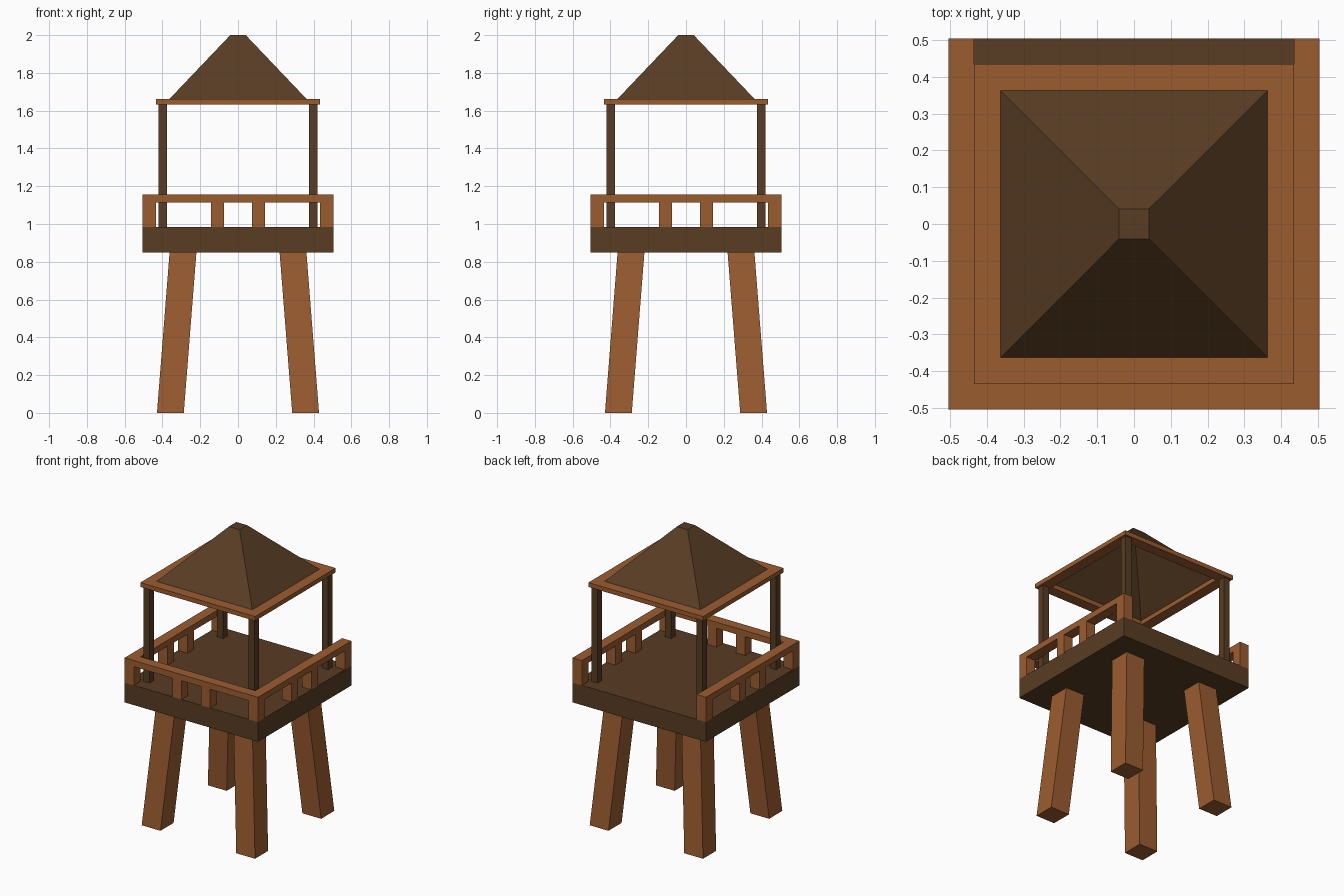
import bpy, bmesh

if "Cube" in bpy.data.objects:
    bpy.data.objects.remove(bpy.data.objects["Cube"])


def material(name, rgb):
    m = bpy.data.materials.new(name)
    m.diffuse_color = (*rgb, 1)
    m.use_nodes = True
    m.node_tree.nodes["Principled BSDF"].inputs["Base Color"].default_value = m.diffuse_color
    return m


LIGHT = material("light_wood", (0.33, 0.108, 0.030))
DARK = material("dark_wood", (0.098, 0.046, 0.017))


def make(name, bm, mat):
    bmesh.ops.recalc_face_normals(bm, faces=bm.faces)
    me = bpy.data.meshes.new(name)
    bm.to_mesh(me)
    bm.free()
    me.materials.append(mat)
    ob = bpy.data.objects.new(name, me)
    bpy.context.collection.objects.link(ob)
    return ob


def box(name, x0, x1, y0, y1, z0, z1, mat, lean=(0, 0)):
    # Box whose top can be shifted sideways by lean
    bm = bmesh.new()
    bmesh.ops.create_cube(bm, size=1)
    for v in bm.verts:
        top = v.co.z > 0
        v.co = (x1 if v.co.x > 0 else x0, y1 if v.co.y > 0 else y0, z1 if top else z0)
        if top:
            v.co.x += lean[0]
            v.co.y += lean[1]
    return make(name, bm, mat)


def post(name, x, y, w, z0, z1, mat, lean=(0, 0)):
    return box(name, x - w / 2, x + w / 2, y - w / 2, y + w / 2, z0, z1, mat, lean)


def square_loop(bm, r, z):
    return [bm.verts.new((sx * r, sy * r, z)) for sx, sy in ((-1, -1), (1, -1), (1, 1), (-1, 1))]


def bridge(bm, a, b):
    for i in range(4):
        j = (i + 1) % 4
        bm.faces.new((a[i], a[j], b[j], b[i]))


# Deck
box("deck", -0.505, 0.505, -0.505, 0.505, 0.85, 0.985, DARK)

# Leaning legs and roof poles
for sx in (-1, 1):
    for sy in (-1, 1):
        post("leg", sx * 0.358, sy * 0.358, 0.142, 0, 0.852, LIGHT, (-sx * 0.067, -sy * 0.067))
        post("roof_pole", sx * 0.398, sy * 0.398, 0.046, 0.983, 1.637, DARK)

# Railing on the front, left and right; the back is open
box("front_rail", -0.435, 0.435, -0.505, -0.435, 1.113, 1.155, LIGHT)
for s in (-1, 1):
    x = s * 0.47
    box("side_rail", x - 0.035, x + 0.035, -0.505, 0.505, 1.113, 1.155, LIGHT)
    for y in (-0.47, -0.108, 0.108, 0.47):
        post("side_baluster", x, y, 0.07, 0.984, 1.114, LIGHT)
    post("front_baluster", s * 0.108, -0.47, 0.07, 0.984, 1.114, LIGHT)

# Open square frame under the roof
bm = bmesh.new()
loops = [square_loop(bm, r, z) for r, z in ((0.435, 1.632), (0.435, 1.662), (0.362, 1.662), (0.362, 1.632))]
for i in range(4):
    bridge(bm, loops[i], loops[(i + 1) % 4])
make("roof_frame", bm, LIGHT)

# Hollow pyramid roof with a small flat top
bm = bmesh.new()
base, top = square_loop(bm, 0.363, 1.662), square_loop(bm, 0.041, 2.0)
bridge(bm, base, top)
bm.faces.new(top)
make("roof", bm, DARK)
